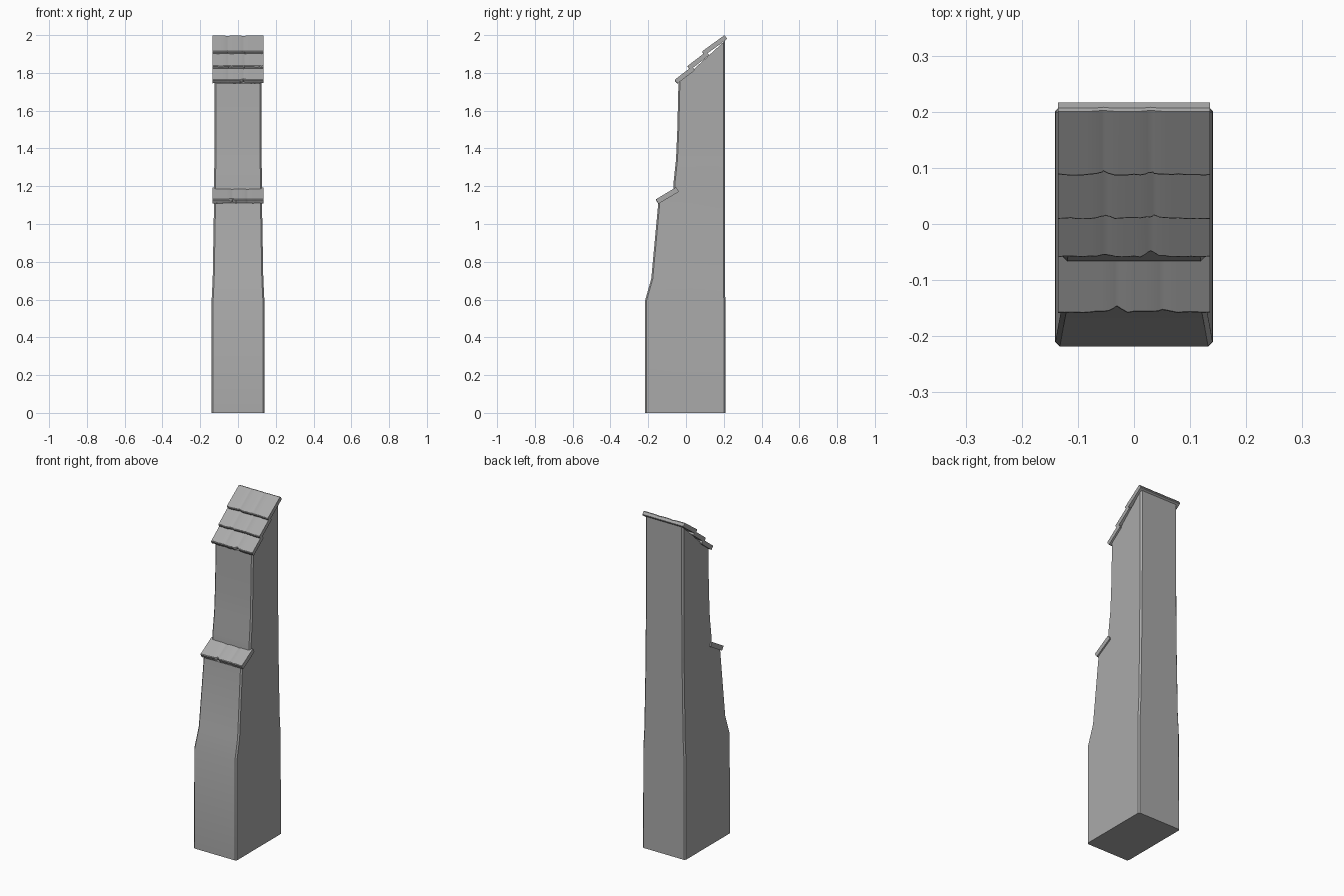
import bpy, bmesh, math, random
from mathutils import Vector

random.seed(4)
cube = bpy.data.objects.get("Cube")
if cube:
    bpy.data.objects.remove(cube, do_unlink=True)

stone = bpy.data.materials.new("grey_stone")
stone.use_nodes = True
GREY = (0.4, 0.4, 0.4, 1)
stone.diffuse_color = GREY
stone.node_tree.nodes["Principled BSDF"].inputs["Base Color"].default_value = GREY


def loft(name, rings, angle):
    """Skin a list of equal-length closed rings, capping both ends."""
    bm = bmesh.new()
    loops = [[bm.verts.new(p) for p in ring] for ring in rings]
    for a, b in zip(loops, loops[1:]):
        for i in range(len(a)):
            j = (i + 1) % len(a)
            bm.faces.new((a[i], a[j], b[j], b[i]))
    bm.faces.new(loops[0])
    bm.faces.new(loops[-1])
    bmesh.ops.recalc_face_normals(bm, faces=bm.faces)
    mesh = bpy.data.meshes.new(name)
    bm.to_mesh(mesh)
    bm.free()
    mesh.materials.append(stone)
    obj = bpy.data.objects.new(name, mesh)
    bpy.context.collection.objects.link(obj)
    bpy.ops.object.select_all(action="DESELECT")
    obj.select_set(True)
    bpy.context.view_layer.objects.active = obj
    bpy.ops.object.shade_smooth_by_angle(angle=math.radians(angle))
    return obj


# Tapering pier: height at front, height at back, front y, back y, half width
LEVELS = [
    (0, 0, -0.218, 0.209, 0.141),
    (0.59, 0.59, -0.218, 0.208, 0.14),
    (0.71, 0.71, -0.184, 0.207, 0.134),
    (1.11, 1.11, -0.147, 0.206, 0.127),
    (1.18, 1.18, -0.067, 0.206, 0.127),
    (1.22, 1.22, -0.066, 0.206, 0.127),
    (1.34, 1.34, -0.053, 0.206, 0.125),
    (1.5, 1.5, -0.046, 0.206, 0.124),
    (1.745, 1.97, -0.04, 0.206, 0.124),
]


def pier_ring(zf, zb, yf, yb, w, c=0.008):
    corners = [(c - w, yf), (w - c, yf), (w, yf + c), (w, yb - c),
               (w - c, yb), (c - w, yb), (-w, yb - c), (-w, yf + c)]
    return [(x, y, zf + (zb - zf) * (y - yf) / (yb - yf)) for x, y in corners]


loft("pier", [pier_ring(*level) for level in LEVELS], 25)


# Sloping cap stones with uneven lower edges and chipped joints
def cap_slab(name, low, high, thick, joints, chips):
    low, high = Vector((0, *low)), Vector((0, *high))
    along = (high - low).normalized()
    normal = Vector((0, -along.z, along.y))
    length, bevel, half = (high - low).length, 0.004, 0.135
    section = [(0, -bevel), (bevel, 0), (length - bevel, 0), (length, -bevel),
               (length, bevel - thick), (length - bevel, -thick),
               (bevel, -thick), (0, bevel - thick)]
    xs = [half * (i / 12 - 1) for i in range(25)]
    xs += [j + d for j in joints for d in (-0.006, 0, 0.006)]
    rings = []
    for x in sorted(xs):
        worn = random.uniform(0, 0.003)
        dip = 0
        for joint, chip in zip(joints, chips):
            near = max(0, 1 - abs(x - joint) / 0.018)
            worn += chip * near
            dip += 0.003 * near
        ring = []
        for u, v in section:
            front = u < length / 2
            p = low + along * (u + worn * front)
            p += normal * (v - dip * (v > -thick / 2))
            ring.append((x, p.y, p.z))
        rings.append(ring)
    loft(name, rings, 35)


cap_slab("ledge_slab", (-0.161, 1.13), (-0.052, 1.195), 0.028,
         (-0.03, 0.05), (0.011, 0.003))
cap_slab("lower_roof_slab", (-0.062, 1.762), (0.032, 1.834), 0.025,
         (-0.05, 0.03), (0.002, 0.011))
cap_slab("middle_roof_slab", (0.006, 1.835), (0.108, 1.913), 0.025,
         (-0.05, 0.035), (0.005, 0.004))
cap_slab("upper_roof_slab", (0.084, 1.913), (0.204, 2.0), 0.025,
         (-0.055, 0.03), (0.005, 0.003))
